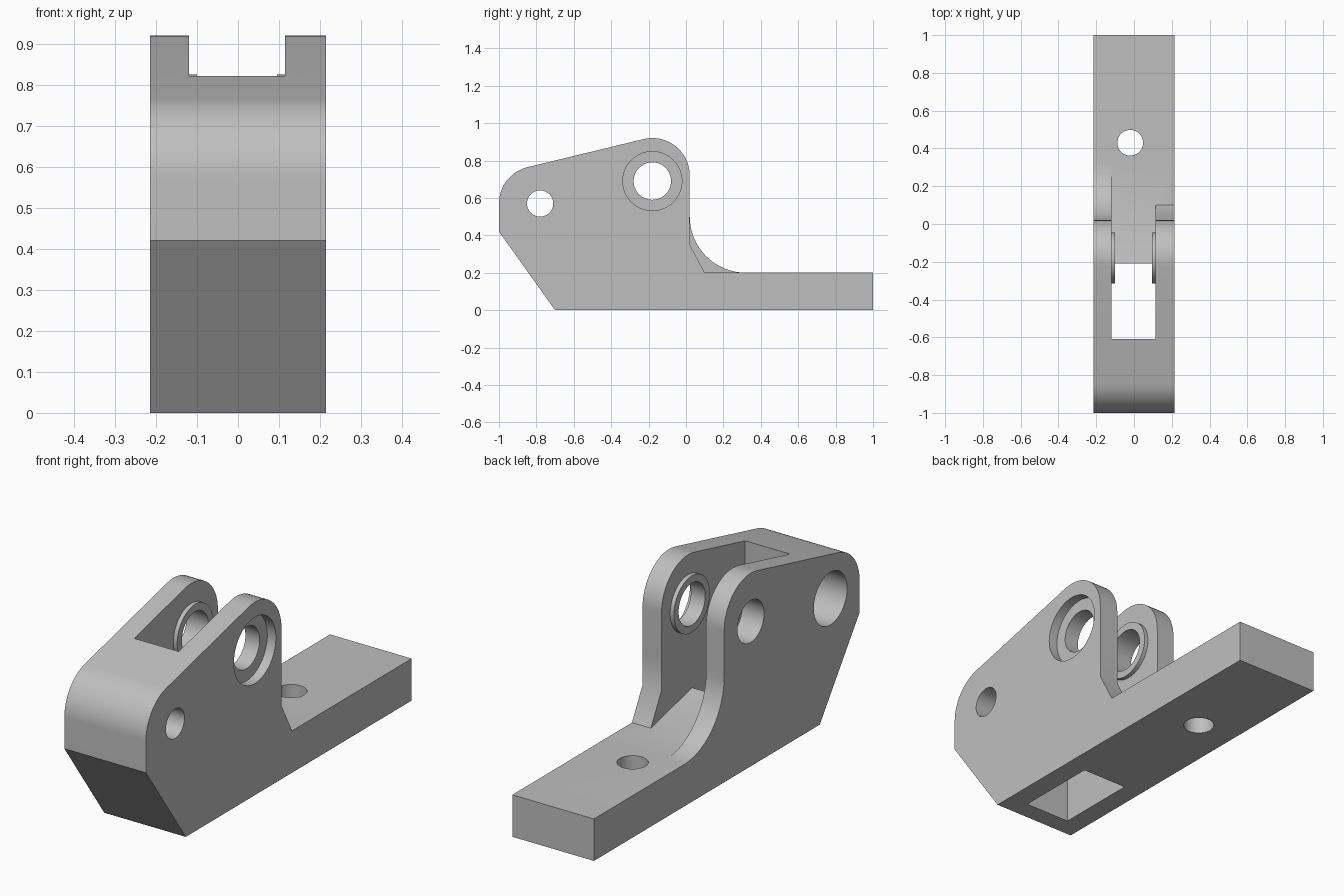
import bpy, bmesh, math

cube = bpy.data.objects.get("Cube")
if cube:
    bpy.data.objects.remove(cube, do_unlink=True)

HALF = 0.215                       # half width of the bracket
SLOT = (-0.12, 0.115)              # slot between the two cheeks
PIN = (-0.18, 0.69)                # pivot bore centre (y, z)
BOLT = (-0.78, 0.57)               # front bolt hole centre (y, z)

grey = bpy.data.materials.new("plain_grey")
grey.use_nodes = True
colour = (0.52, 0.52, 0.52, 1)
grey.diffuse_color = colour
grey.node_tree.nodes["Principled BSDF"].inputs["Base Color"].default_value = colour


def arc(cy, cz, r, start, end, steps=16):
    angles = [math.radians(start + (end - start) * i / steps) for i in range(steps + 1)]
    return [(cy + r * math.cos(a), cz + r * math.sin(a)) for a in angles]


def prism(name, outline, x0, x1):
    """Extrude a side outline of (y, z) points from x0 to x1."""
    bm = bmesh.new()
    face = bm.faces.new([bm.verts.new((x0, y, z)) for y, z in outline])
    new = bmesh.ops.extrude_face_region(bm, geom=[face])["geom"]
    verts = [v for v in new if isinstance(v, bmesh.types.BMVert)]
    bmesh.ops.translate(bm, verts=verts, vec=(x1 - x0, 0, 0))
    bmesh.ops.recalc_face_normals(bm, faces=bm.faces)
    mesh = bpy.data.meshes.new(name)
    bm.to_mesh(mesh)
    bm.free()
    mesh.materials.append(grey)
    obj = bpy.data.objects.new(name, mesh)
    bpy.context.collection.objects.link(obj)
    return obj


def disc(name, centre, r, x0, x1):
    return prism(name, arc(*centre, r, 0, 360, 64)[:-1], x0, x1)


def combine(target, tool, operation="DIFFERENCE"):
    """Apply a boolean and discard the tool object."""
    bpy.context.view_layer.objects.active = target
    mod = target.modifiers.new("boolean", "BOOLEAN")
    mod.operation = operation
    mod.solver = "EXACT"
    mod.object = tool
    bpy.ops.object.modifier_apply(modifier=mod.name)
    bpy.data.objects.remove(tool, do_unlink=True)


# Full-width body: foot plate, rear fillet, rounded head and nose
outline = [(-0.7, 0), (1, 0), (1, 0.2)]
outline += arc(0.32, 0.5, 0.3, 270, 180)
outline += arc(-0.18, 0.72, 0.2, 0, 104)
outline += arc(-0.8, 0.57, 0.2, 104, 180)
outline += [(-1, 0.42)]
body = prism("bracket_body", outline, -HALF, HALF)

# Slot between the cheeks, open through the bottom, with a ramped floor
slot = [(-0.61, -0.1), (-0.21, -0.1), (-0.21, 0.275), (0.1, 0.2),
        (0.32, 0.2), (0.32, 1.2), (-0.61, 1.2)]
combine(body, prism("slot_cutter", slot, *SLOT))

# The left cheek ends in a short chamfer instead of the fillet
chamfer = [(0.02, 0.5), (0.02, 0.35), (0.1, 0.2), (0.32, 0.2), (0.32, 0.5)]
combine(body, prism("chamfer_cutter", chamfer, SLOT[1], 0.3))

# Raised bosses on the inner cheek faces
for x0, x1 in ((SLOT[0] - 0.02, SLOT[0] + 0.02), (SLOT[1] - 0.02, SLOT[1] + 0.02)):
    combine(body, disc("boss", PIN, 0.135, x0, x1), "UNION")

# Pivot bore with its counterbore, and bolt hole with its deep head recess
for centre, r, x0, x1 in ((PIN, 0.1, -0.3, 0.3), (PIN, 0.158, HALF - 0.045, 0.3),
                          (BOLT, 0.07, -0.3, 0.3), (BOLT, 0.125, -0.3, 0.03)):
    combine(body, disc("bore_cutter", centre, r, x0, x1))

# Vertical mounting hole through the foot plate
bpy.ops.mesh.primitive_cylinder_add(vertices=48, radius=0.068, depth=0.6,
                                    location=(-0.02, 0.43, 0.1))
combine(body, bpy.context.object)

bpy.ops.object.select_all(action="DESELECT")
body.select_set(True)
bpy.context.view_layer.objects.active = body
bpy.ops.object.shade_smooth_by_angle(angle=math.radians(30))
